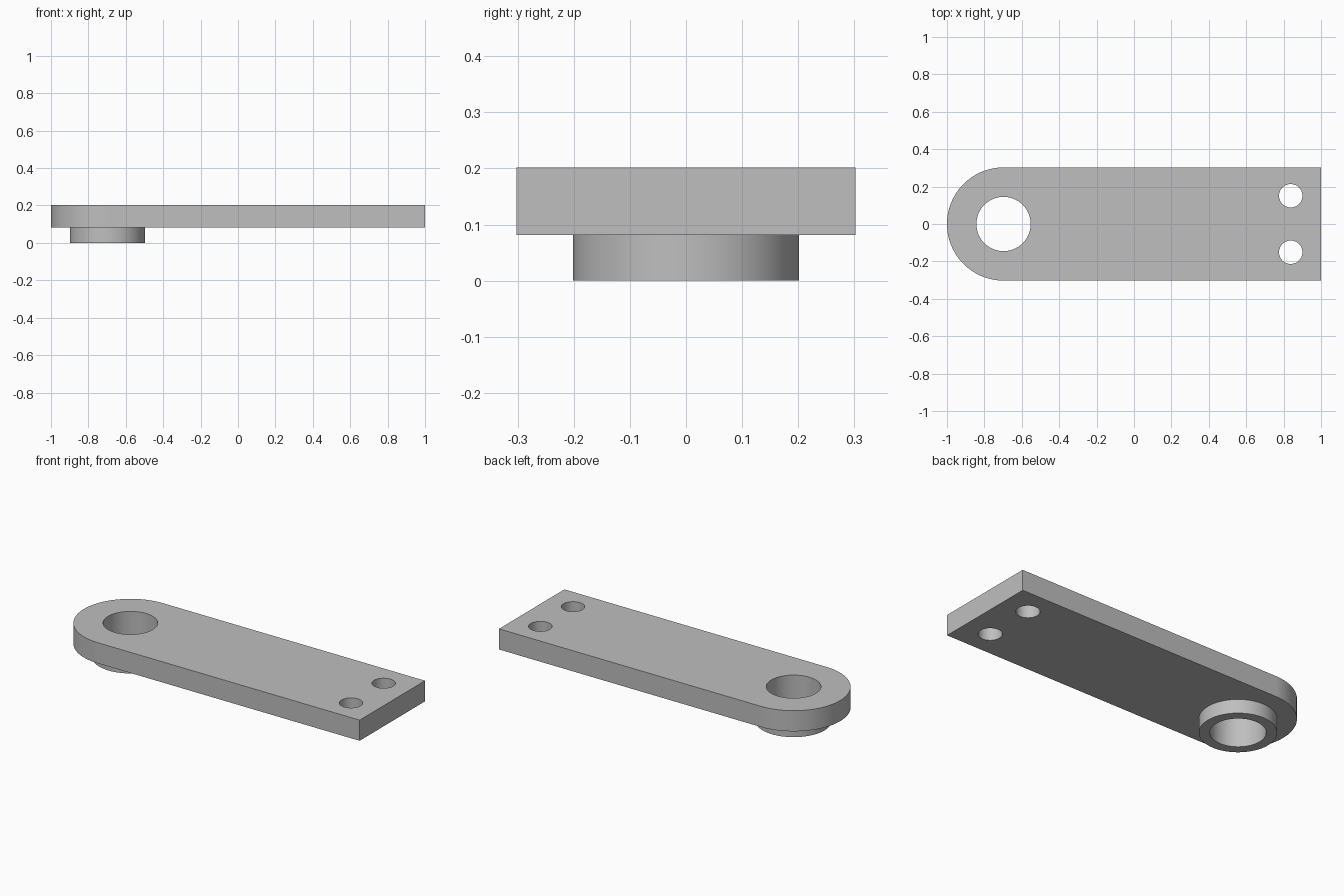
import bpy, bmesh
from math import pi, sin, cos, radians

cube = bpy.data.objects.get("Cube")
if cube:
    bpy.data.objects.remove(cube, do_unlink=True)

# Main dimensions
PIVOT_X, END_R = -0.6975, 0.3025
BOSS_R, BORE_R = 0.2016, 0.145
BOLT_X, BOLT_Y, BOLT_R = 0.838, 0.151, 0.0625
SPLIT_Z, TOP_Z = 0.081, 0.202

grey = bpy.data.materials.new("plain grey")
grey.use_nodes = True
colour = (0.52, 0.52, 0.52, 1)
grey.diffuse_color = colour
grey.node_tree.nodes["Principled BSDF"].inputs["Base Color"].default_value = colour


def arc(x, y, r, start=0, sweep=2 * pi, steps=96, closed=True):
    count = steps if closed else steps + 1
    return [(x + r * cos(start + sweep * i / steps),
             y + r * sin(start + sweep * i / steps)) for i in range(count)]


def plate_with_holes(name, loops, z0, z1):
    """Fill an outline and its holes, then extrude it into a closed solid."""
    bm = bmesh.new()
    for loop in loops:
        verts = [bm.verts.new((x, y, z0)) for x, y in loop]
        for a, b in zip(verts, verts[1:] + verts[:1]):
            bm.edges.new((a, b))
    bmesh.ops.triangle_fill(bm, use_beauty=True, edges=bm.edges[:], normal=(0, 0, 1))
    grown = bmesh.ops.extrude_face_region(bm, geom=bm.faces[:], use_keep_orig=True)
    top = [g for g in grown["geom"] if isinstance(g, bmesh.types.BMVert)]
    bmesh.ops.translate(bm, verts=top, vec=(0, 0, z1 - z0))
    bmesh.ops.recalc_face_normals(bm, faces=bm.faces[:])
    mesh = bpy.data.meshes.new(name)
    bm.to_mesh(mesh)
    bm.free()
    mesh.materials.append(grey)
    obj = bpy.data.objects.new(name, mesh)
    bpy.context.collection.objects.link(obj)
    bpy.ops.object.select_all(action="DESELECT")
    obj.select_set(True)
    bpy.context.view_layer.objects.active = obj
    bpy.ops.object.shade_smooth_by_angle(angle=radians(30))
    return obj


bore = arc(PIVOT_X, 0, BORE_R)

# Arm: square at one end, rounded at the other, with a bore and two bolt holes
outline = [(1, -END_R), (1, END_R)]
outline += arc(PIVOT_X, 0, END_R, pi / 2, pi, 64, closed=False)
bolts = [arc(BOLT_X, side * BOLT_Y, BOLT_R, steps=64) for side in (-1, 1)]
plate_with_holes("arm_plate", [outline, bore] + bolts, SPLIT_Z, TOP_Z)

# Boss: ring under the rounded end
plate_with_holes("pivot_boss", [arc(PIVOT_X, 0, BOSS_R), bore], 0, SPLIT_Z)
